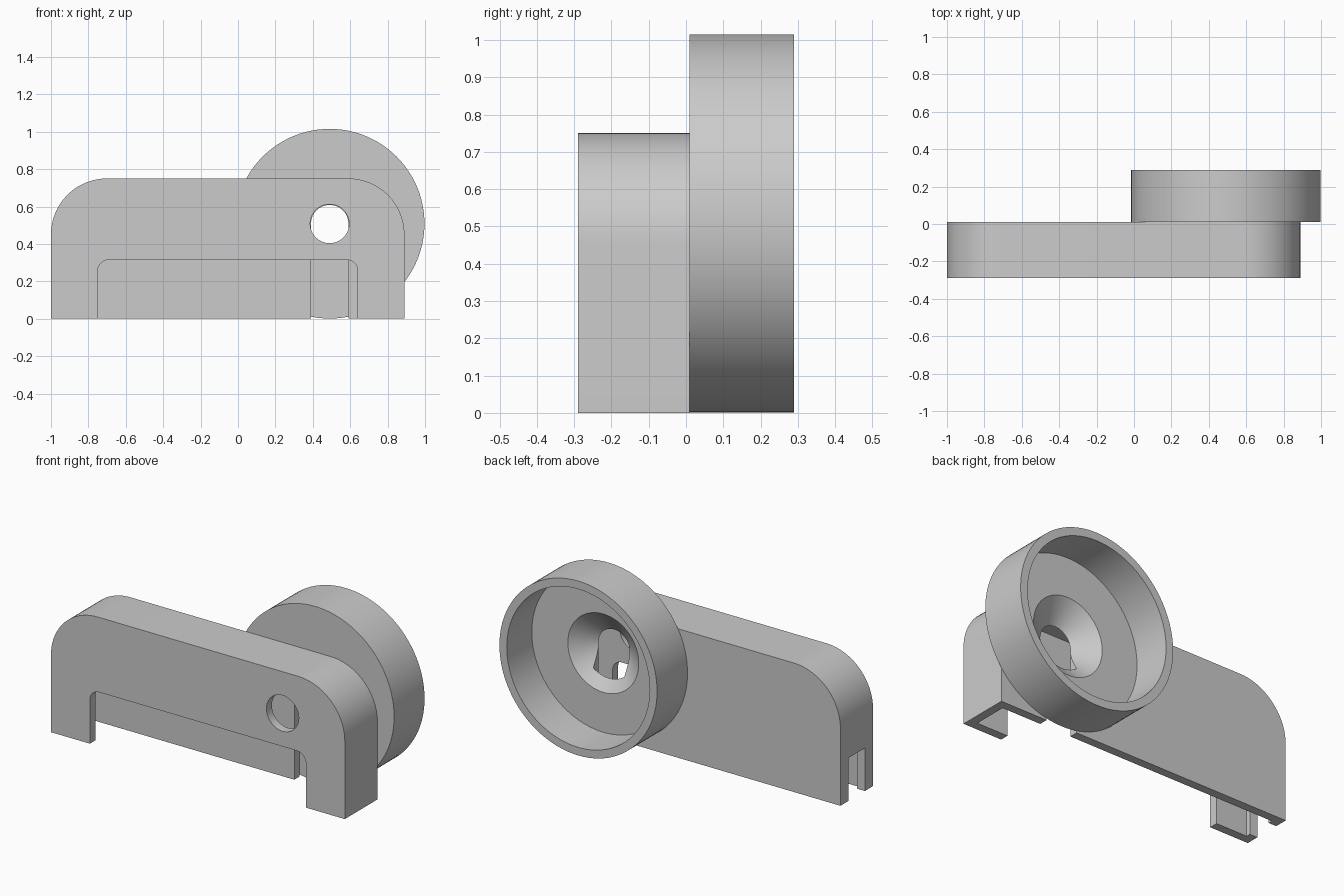
import bpy
import bmesh
from math import sin, cos, pi

cube = bpy.data.objects.get("Cube")
if cube:
    bpy.data.objects.remove(cube, do_unlink=True)

grey = bpy.data.materials.new("light_grey")
grey.use_nodes = True
grey.diffuse_color = (0.6, 0.6, 0.6, 1)
grey.node_tree.nodes["Principled BSDF"].inputs["Base Color"].default_value = (0.6, 0.6, 0.6, 1)

HUB_X, HUB_Z = 0.49, 0.508   # axis shared by cup, countersink and holes
FRONT, BACK, WALL = -0.29, 0.01, 0.05


def make_object(name, bm):
    bmesh.ops.recalc_face_normals(bm, faces=bm.faces[:])
    mesh = bpy.data.meshes.new(name)
    bm.to_mesh(mesh)
    bm.free()
    mesh.materials.append(grey)
    obj = bpy.data.objects.new(name, mesh)
    bpy.context.collection.objects.link(obj)
    return obj


def arch(name, x0, x1, z0, z1, radius, y0, y1, steps=20):
    """Prism along y: a rectangle with rounded upper corners."""
    points = [(x0, z0), (x1, z0)]
    for cx, start in ((x1 - radius, 0), (x0 + radius, pi / 2)):
        for i in range(steps + 1):
            a = start + pi / 2 * i / steps
            points.append((cx + radius * cos(a), z1 - radius + radius * sin(a)))
    bm = bmesh.new()
    face = bm.faces.new([bm.verts.new((x, y0, z)) for x, z in points])
    moved = bmesh.ops.extrude_face_region(bm, geom=[face])["geom"]
    verts = [v for v in moved if isinstance(v, bmesh.types.BMVert)]
    bmesh.ops.translate(bm, vec=(0, y1 - y0, 0), verts=verts)
    bmesh.ops.remove_doubles(bm, verts=bm.verts[:], dist=1e-5)
    return make_object(name, bm)


def lathe(name, profile, sides=96):
    """Closed (radius, y) profile turned about the hub axis."""
    bm = bmesh.new()
    rings = []
    for i in range(sides):
        a = 2 * pi * i / sides
        rings.append([bm.verts.new((HUB_X + r * cos(a), y, HUB_Z + r * sin(a)))
                      for r, y in profile])
    for i, ring in enumerate(rings):
        after = rings[(i + 1) % sides]
        for j in range(len(profile)):
            k = (j + 1) % len(profile)
            bm.faces.new((ring[j], ring[k], after[k], after[j]))
    bmesh.ops.remove_doubles(bm, verts=bm.verts[:], dist=1e-5)
    bmesh.ops.dissolve_degenerate(bm, dist=1e-6, edges=bm.edges[:])
    return make_object(name, bm)


def cut(target, cutter):
    mod = target.modifiers.new("cut", "BOOLEAN")
    mod.operation = "DIFFERENCE"
    mod.solver = "EXACT"
    mod.object = cutter
    cutter.hide_render = True
    bpy.context.view_layer.update()
    graph = bpy.context.evaluated_depsgraph_get()
    mesh = bpy.data.meshes.new_from_object(target.evaluated_get(graph))
    target.modifiers.clear()
    target.data = mesh
    bpy.data.objects.remove(cutter, do_unlink=True)


# Hollow housing, open at the bottom
housing = arch("housing", -1, 0.89, 0, 0.75, 0.3, FRONT, BACK)
cut(housing, arch("hollow_cutter", -1 + WALL, 0.89 - WALL, -0.1, 0.75 - WALL, 0.25,
                  FRONT + WALL, BACK - WALL))

# Wide opening in the front wall
cut(housing, arch("front_opening_cutter", -0.75, 0.64, -0.1, 0.315, 0.06,
                  FRONT - 0.1, FRONT + WALL + 0.03))

# Notch in the right end wall
bm = bmesh.new()
bmesh.ops.create_cube(bm, size=1)
bmesh.ops.scale(bm, vec=(0.2, 0.15, 0.35), verts=bm.verts[:])
bmesh.ops.translate(bm, vec=(-1.02, -0.14, 0.075), verts=bm.verts[:])
cut(housing, make_object("end_notch_cutter", bm))

# Round hole in the front wall
for name, r0, y0, r1, y1 in (
        ("front_hole_cutter", 0.104, FRONT - 0.1, 0.104, FRONT + WALL + 0.03),
        ("countersink_cutter", 0.087, BACK - 0.06, 0.177, BACK + 0.01)):
    bm = bmesh.new()
    ends = []
    for r, y in ((r0, y0), (r1, y1)):
        ends.append([bm.verts.new((HUB_X + r * cos(2 * pi * i / 96), y,
                                   HUB_Z + r * sin(2 * pi * i / 96))) for i in range(96)])
        bm.faces.new(ends[-1])
    for i in range(96):
        k = (i + 1) % 96
        bm.faces.new((ends[0][i], ends[0][k], ends[1][k], ends[1][i]))
    cut(housing, make_object(name, bm))

# Round-topped slot in the back wall
cut(housing, arch("back_slot_cutter", HUB_X - 0.1, HUB_X + 0.1, -0.1, HUB_Z + 0.1, 0.1,
                  BACK - WALL - 0.03, BACK + 0.05))

# Round cup with a countersunk floor
cup = lathe("round_cup", [(0.164, BACK), (0.507, BACK), (0.507, 0.29), (0.46, 0.29),
                          (0.46, 0.06), (0.228, 0.06)])

for obj in (housing, cup):
    bpy.ops.object.select_all(action="DESELECT")
    obj.select_set(True)
    bpy.context.view_layer.objects.active = obj
    bpy.ops.object.shade_smooth_by_angle(angle=0.5)
